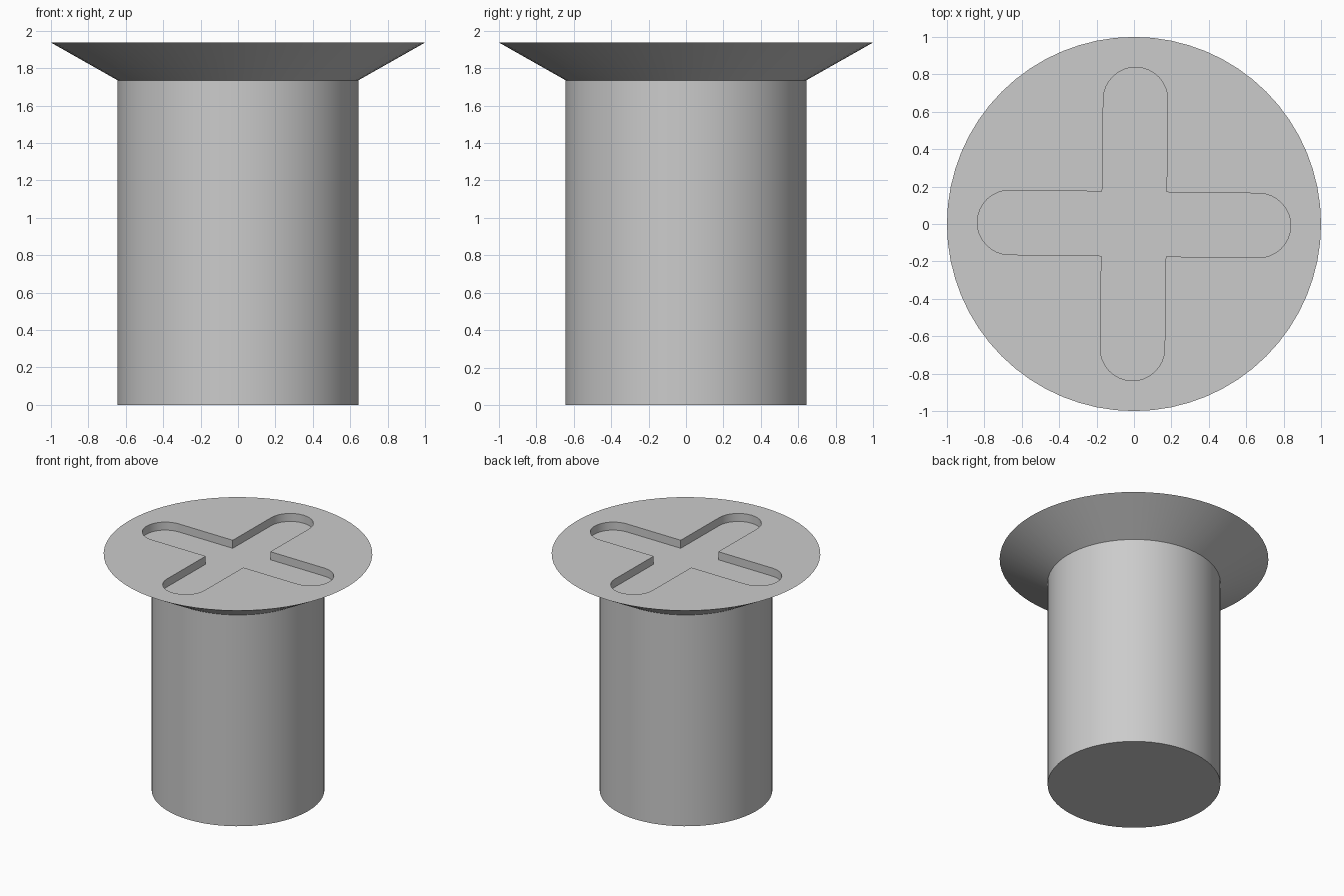
import bpy
import bmesh
import math
from mathutils import Matrix, Vector

cube = bpy.data.objects.get("Cube")
if cube:
    bpy.data.objects.remove(cube, do_unlink=True)

SHANK_R, HEAD_R = 0.643, 1.0
SHANK_TOP, HEAD_TOP = 1.735, 1.937
SEGMENTS = 64
ARM_HALF, ARM_END, DEPTH = 0.172, 0.838, 0.066
TWIST = math.radians(-0.7)

steel = bpy.data.materials.new("grey steel")
steel.use_nodes = True
colour = (0.6, 0.6, 0.6, 1)
steel.diffuse_color = colour
steel.node_tree.nodes["Principled BSDF"].inputs["Base Color"].default_value = colour


def make_object(name, bm):
    bmesh.ops.recalc_face_normals(bm, faces=bm.faces)
    mesh = bpy.data.meshes.new(name)
    bm.to_mesh(mesh)
    bm.free()
    mesh.materials.append(steel)
    obj = bpy.data.objects.new(name, mesh)
    bpy.context.collection.objects.link(obj)
    return obj


# Shank with a flared, flat-topped countersunk head
bm = bmesh.new()
rings = []
for radius, z in ((SHANK_R, 0), (SHANK_R, SHANK_TOP), (HEAD_R, HEAD_TOP)):
    ring = bmesh.ops.create_circle(bm, segments=SEGMENTS, radius=radius,
                                   matrix=Matrix.Translation((0, 0, z)))["verts"]
    rings.append(ring)
for low, high in zip(rings, rings[1:]):
    for i in range(SEGMENTS):
        j = (i + 1) % SEGMENTS
        bm.faces.new((low[i], low[j], high[j], high[i]))
bm.faces.new(rings[0])
bm.faces.new(rings[-1])
screw = make_object("screw_body", bm)

# Cross-shaped recess cutter: four round-ended arms, slightly turned
bm = bmesh.new()
outline = []
for arm in range(4):
    turn = Matrix.Rotation(arm * math.pi / 2 + TWIST, 3, "Z")
    points = []
    for step in range(17):
        a = -math.pi / 2 + math.pi * step / 16
        points.append((ARM_END - ARM_HALF + ARM_HALF * math.cos(a),
                       ARM_HALF * math.sin(a)))
    points.append((ARM_HALF, ARM_HALF))
    outline += [turn @ Vector((x, y, HEAD_TOP - DEPTH)) for x, y in points]
floor = bm.faces.new([bm.verts.new(p) for p in outline])
extruded = bmesh.ops.extrude_face_region(bm, geom=[floor], use_keep_orig=True)["geom"]
bmesh.ops.translate(bm, vec=(0, 0, DEPTH * 3),
                    verts=[v for v in extruded if isinstance(v, bmesh.types.BMVert)])
cutter = make_object("recess_cutter", bm)
cutter.hide_render = True

# Cut the recess, then bake the result and drop the cutter
cut = screw.modifiers.new("cross_recess", "BOOLEAN")
cut.operation = "DIFFERENCE"
cut.solver = "EXACT"
cut.object = cutter
for obj in bpy.context.selected_objects:
    obj.select_set(False)
bpy.context.view_layer.objects.active = screw
screw.select_set(True)
bpy.ops.object.modifier_apply(modifier=cut.name)
bpy.data.objects.remove(cutter, do_unlink=True)
bpy.ops.object.shade_smooth_by_angle(angle=math.radians(30))
